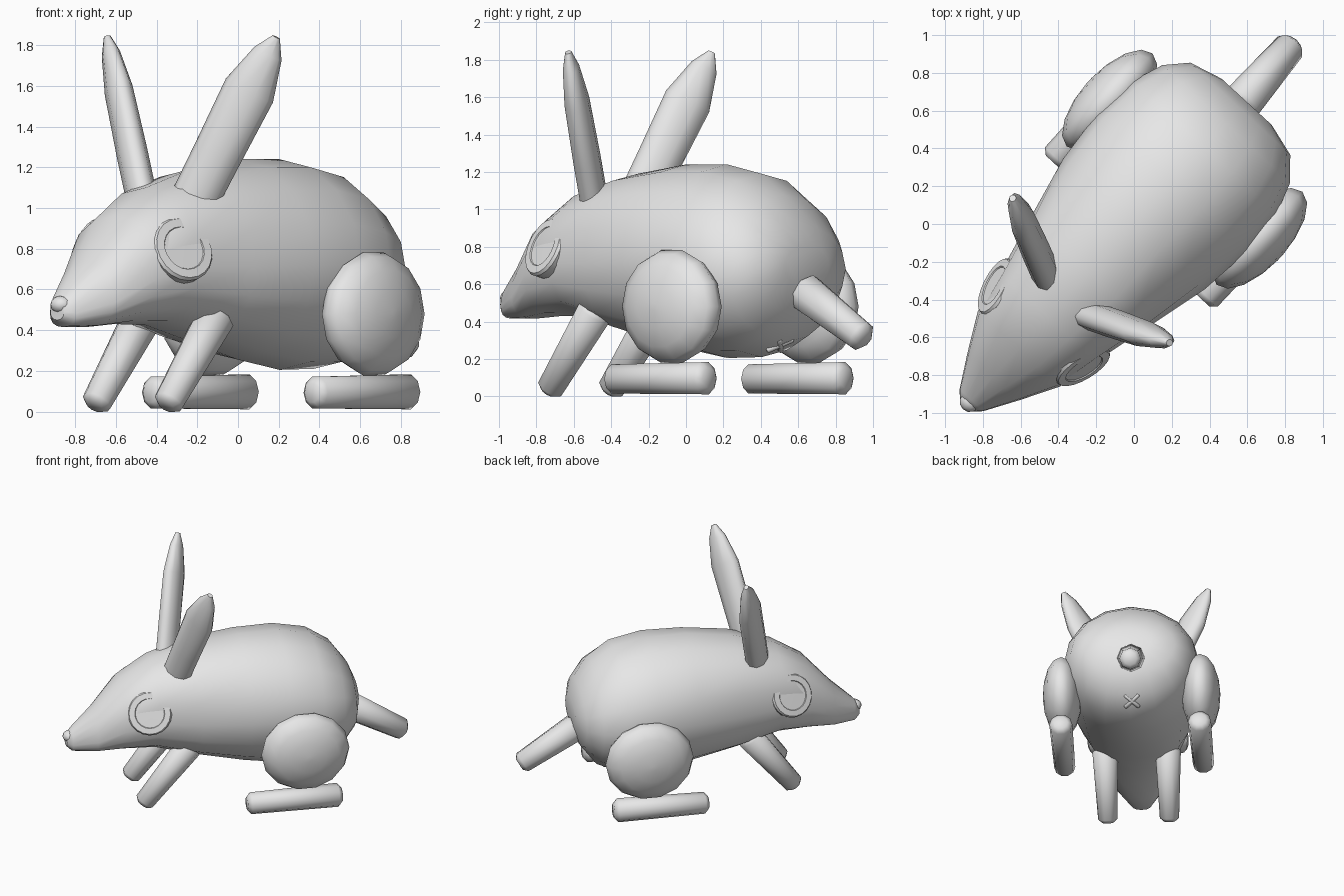
import bpy, bmesh, math
from mathutils import Vector

cube = bpy.data.objects.get("Cube")
if cube:
    bpy.data.objects.remove(cube, do_unlink=True)

grey = bpy.data.materials.new("soft_grey")
grey.use_nodes = True
grey.diffuse_color = (0.8, 0.8, 0.8, 1)
grey.node_tree.nodes["Principled BSDF"].inputs["Base Color"].default_value = (0.8, 0.8, 0.8, 1)

# The animal stands turned: local axes are (backward, left, up)
BACK = Vector((0.678, 0.735, 0))
LEFT = Vector((0.735, -0.678, 0))
UP = Vector((0, 0, 1))


def loft(name, sections, sides=12, mirror=1, angle=45):
    """Skin elliptical sections: (centre, half-axis u, half-axis v)."""
    bm = bmesh.new()
    rings = []
    for c, u, v in sections:
        ring = []
        for i in range(sides):
            a = math.tau * i / sides
            p = Vector(c) + u * math.cos(a) + v * math.sin(a)
            ring.append(bm.verts.new(BACK * p.x + LEFT * p.y * mirror + UP * p.z))
        rings.append(ring)
    for r, q in zip(rings, rings[1:]):
        for i in range(sides):
            j = (i + 1) % sides
            bm.faces.new((r[i], r[j], q[j], q[i]))
    bm.faces.new(rings[0])
    bm.faces.new(rings[-1])
    bmesh.ops.recalc_face_normals(bm, faces=bm.faces)
    mesh = bpy.data.meshes.new(name)
    bm.to_mesh(mesh)
    bm.free()
    mesh.materials.append(grey)
    obj = bpy.data.objects.new(name, mesh)
    bpy.context.collection.objects.link(obj)
    bpy.ops.object.select_all(action="DESELECT")
    obj.select_set(True)
    bpy.context.view_layer.objects.active = obj
    bpy.ops.object.shade_smooth_by_angle(angle=math.radians(angle))
    return obj


def frame(axis):
    axis = Vector(axis).normalized()
    u = axis.cross(UP).normalized()
    return axis, u, u.cross(axis)


def limb(name, a, b, ra, rb, sides=10, mirror=1):
    """Tapered tube with rounded ends."""
    a, b = Vector(a), Vector(b)
    axis, u, v = frame(b - a)
    stops = [(a, ra * 0.6), (a + axis * ra * 0.35, ra),
             (b - axis * rb * 0.35, rb), (b, rb * 0.6)]
    return loft(name, [(c, u * r, v * r) for c, r in stops], sides, mirror, 60)


def ellipsoid(name, c, radii, sides=14, rows=8, mirror=1):
    """Ellipsoid stacked along the left axis."""
    sections = []
    for i in range(rows + 1):
        a = math.pi * min(max(i / rows, 0.02), 0.98)
        r = math.sin(a)
        sections.append((Vector(c) + Vector((0, -radii[1] * math.cos(a), 0)),
                         Vector((radii[0] * r, 0, 0)), Vector((0, 0, radii[2] * r))))
    return loft(name, sections, sides, mirror, 60)


# Body and head: station, half width, bottom, top, height of widest point
stations = [
    (-1.31, 0.045, 0.45, 0.54, 0.45), (-1.27, 0.085, 0.415, 0.585, 0.4),
    (-1.1, 0.185, 0.415, 0.74, 0.36), (-0.9, 0.295, 0.43, 0.96, 0.42),
    (-0.67, 0.345, 0.425, 1.1, 0.43), (-0.35, 0.425, 0.345, 1.19, 0.43),
    (0, 0.51, 0.255, 1.24, 0.47), (0.3, 0.54, 0.205, 1.24, 0.5),
    (0.55, 0.52, 0.21, 1.19, 0.49), (0.72, 0.46, 0.29, 1.075, 0.5),
    (0.83, 0.36, 0.44, 0.92, 0.5), (0.88, 0.18, 0.59, 0.8, 0.5)]
body = loft("body", [(Vector((s, 0, (lo + hi) / 2)), Vector((0, w, 0)),
                      Vector((0, 0, (hi - lo) / 2))) for s, w, lo, hi, m in stations], 16)
# Set the widest line of each section and square off the head
for k, (s, w, lo, hi, m) in enumerate(stations):
    for vert in body.data.vertices[k * 16:(k + 1) * 16]:
        h = 2 * (vert.co.z - lo) / (hi - lo) - 1
        mid = lo + (hi - lo) * m
        vert.co.z = mid + h * ((hi - mid) if h > 0 else (mid - lo))
        if s < -0.3:
            vert.co += LEFT * vert.co.dot(LEFT) * 0.25 * h * h

ellipsoid("nose", (-1.28, 0, 0.525), (0.055, 0.055, 0.045), 10, 6)
limb("tail", (0.82, -0.015, 0.575), (1.275, -0.03, 0.305), 0.108, 0.084, 8)

# Small crossed mark under the tail
mark_n = Vector((0.55, 0, -0.83)).normalized()
side = Vector((0, 1, 0))
slope = mark_n.cross(side)
for k, label in ((1, "mark_bar_a"), (-1, "mark_bar_b")):
    arm = (side + slope * k) * 0.055
    c = Vector((0.67, -0.015, 0.275))
    limb(label, c - arm, c + arm, 0.016, 0.016, 8)

for m, label in ((1, "left"), (-1, "right")):
    # Ears: flat leaf shapes leaning outward
    root, tip = Vector((-0.51, 0.165, 1.02)), Vector((-0.335, 0.565, 1.84))
    wide = Vector((0.567, 0.688, -0.45)).normalized()
    thin = wide.cross(tip - root).normalized()
    leaf = [(0, 0.118, 0.075), (0.3, 0.122, 0.075), (0.68, 0.13, 0.068),
            (0.9, 0.075, 0.045), (1, 0.02, 0.018)]
    loft(label + "_ear", [(root.lerp(tip, f), wide * w, thin * d)
                          for f, w, d in leaf], 10, m, 60)

    # Eyes: flat discs with a soft rim and a shallow inner step
    n, u, v = frame((-0.263, 0.895, 0.36))
    rim = [(-0.06, 0.16), (-0.008, 0.165), (0.008, 0.155), (0.01, 0.112),
           (0.004, 0.108), (0.005, 0.02)]
    loft(label + "_eye", [(Vector((-0.74, 0.318, 0.80)) + n * d, u * r, v * r)
                          for d, r in rim], 20, m, 35)

    # Legs
    limb(label + "_front_leg", (-0.78, 0.24, 0.025), (-0.41, 0.245, 0.485), 0.075, 0.1, 10, m)
    ellipsoid(label + "_haunch", (0.395, 0.54, 0.48), (0.335, 0.15, 0.31), 14, 8, m)
    limb(label + "_hind_foot", (-0.05, 0.54, 0.093), (0.67, 0.54, 0.097), 0.082, 0.09, 10, m)
